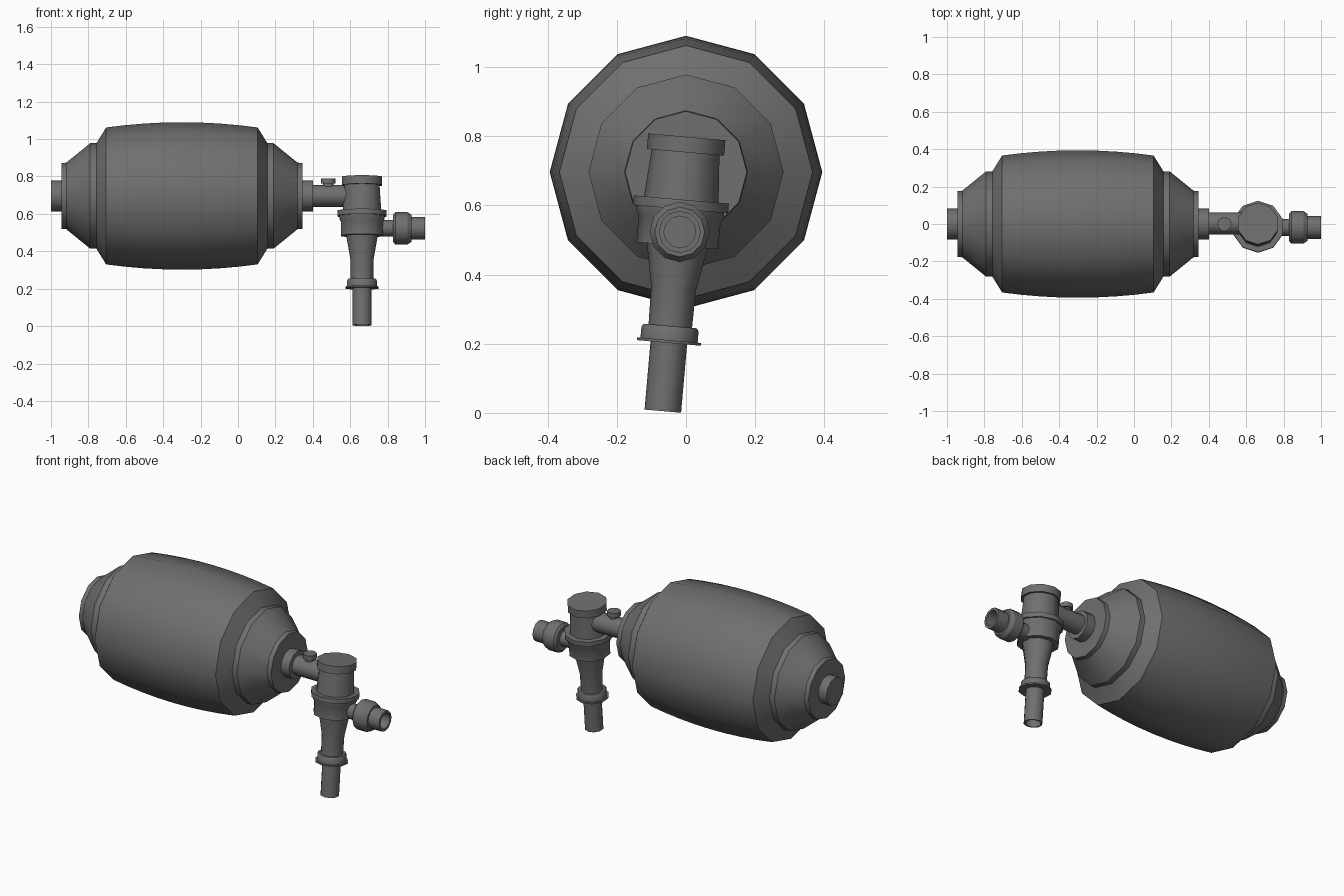
import bpy, bmesh, math
from mathutils import Matrix

if "Cube" in bpy.data.objects:
    bpy.data.objects.remove(bpy.data.objects["Cube"])

# Dark grey rubber and plastic
dark = bpy.data.materials.new("dark_grey")
dark.diffuse_color = (0.16, 0.16, 0.16, 1)
dark.use_nodes = True
dark.node_tree.nodes["Principled BSDF"].inputs["Base Color"].default_value = dark.diffuse_color


def lathe(name, profile, sides, place, phase=0.0):
    """Revolve (radius, height) pairs round local z, cap both ends, place in the world."""
    bm = bmesh.new()
    rings = []
    for r, h in profile:
        ring = []
        for i in range(sides):
            a = phase + 2 * math.pi * i / sides
            ring.append(bm.verts.new((r * math.cos(a), r * math.sin(a), h)))
        rings.append(ring)
    for a, b in zip(rings, rings[1:]):
        for i in range(sides):
            j = (i + 1) % sides
            bm.faces.new((a[i], a[j], b[j], b[i]))
    bm.faces.new(rings[0])
    bm.faces.new(rings[-1])
    bmesh.ops.recalc_face_normals(bm, faces=bm.faces)
    mesh = bpy.data.meshes.new(name)
    bm.to_mesh(mesh)
    bm.free()
    mesh.materials.append(dark)
    # Smooth round the axis, sharp between bands
    mesh.shade_smooth()
    mesh.set_sharp_from_angle(angle=math.radians(360 / sides + 1.5))
    ob = bpy.data.objects.new(name, mesh)
    ob.matrix_world = place
    bpy.context.collection.objects.link(ob)
    return ob


def along_x(x, y, z):
    return Matrix.Translation((x, y, z)) @ Matrix.Rotation(math.pi / 2, 4, 'Y')


# Squeeze bag: half profile from one end to the belly, mirrored about its middle
bag_z = 0.696
end = [(0.176, -0.645), (0.178, -0.618), (0.282, -0.49), (0.282, -0.457)]
belly = [(0.394 - 0.028 * (t / 4) ** 2, 0.405 * t / 4) for t in range(-4, 5)]
lathe("squeeze_bag", end + belly + [(r, -h) for r, h in reversed(end)], 12,
      along_x(-0.3, 0, bag_z))

# Short collars at both ends of the bag
for side, x in (("rear", -1.0), ("front", 0.34)):
    lathe(side + "_bag_collar", [(0.083, 0), (0.083, 0.06)], 12, along_x(x, 0, bag_z))

# Pipe between bag and valve, with its pressure button
lathe("connecting_pipe", [(0.058, 0), (0.058, 0.26)], 12, along_x(0.39, 0.003, bag_z))
lathe("pressure_button", [(0.028, 0), (0.028, 0.025), (0.038, 0.025), (0.038, 0.052)], 10,
      Matrix.Translation((0.483, 0, 0.737)))

# Valve stack, leaning slightly off vertical
valve_place = Matrix.Translation((0.663, -0.067, 0.005)) @ Matrix.Rotation(math.radians(-5), 4, 'X')
valve_parts = {
    "valve_cap": [(0.112, 0.751), (0.112, 0.796)],
    "valve_upper_body": [(0.109, 0.60), (0.098, 0.76)],
    "valve_flange": [(0.138, 0.586), (0.138, 0.614)],
    "valve_lower_body": [(0.118, 0.48), (0.119, 0.558), (0.127, 0.573), (0.127, 0.60)],
    "valve_taper": [(0.063, 0.24), (0.065, 0.355), (0.09, 0.49)],
    "outlet_collar": [(0.083, 0.203), (0.083, 0.238), (0.077, 0.247)],
    "outlet_rim": [(0.093, 0.198), (0.093, 0.206)],
    "outlet_tube": [(0.044, 0.15), (0.044, 0), (0.053, 0), (0.053, 0.22)],
}
for name, profile in valve_parts.items():
    lathe(name, profile, 10, valve_place, math.pi / 2)

# Side exhaust port, open at its end
lathe("exhaust_port",
      [(0.045, 0), (0.045, 0.13), (0.074, 0.13), (0.087, 0.142), (0.087, 0.205), (0.072, 0.228),
       (0.061, 0.228), (0.061, 0.30), (0.046, 0.30), (0.046, 0.18)],
      12, along_x(0.70, -0.018, 0.523))
